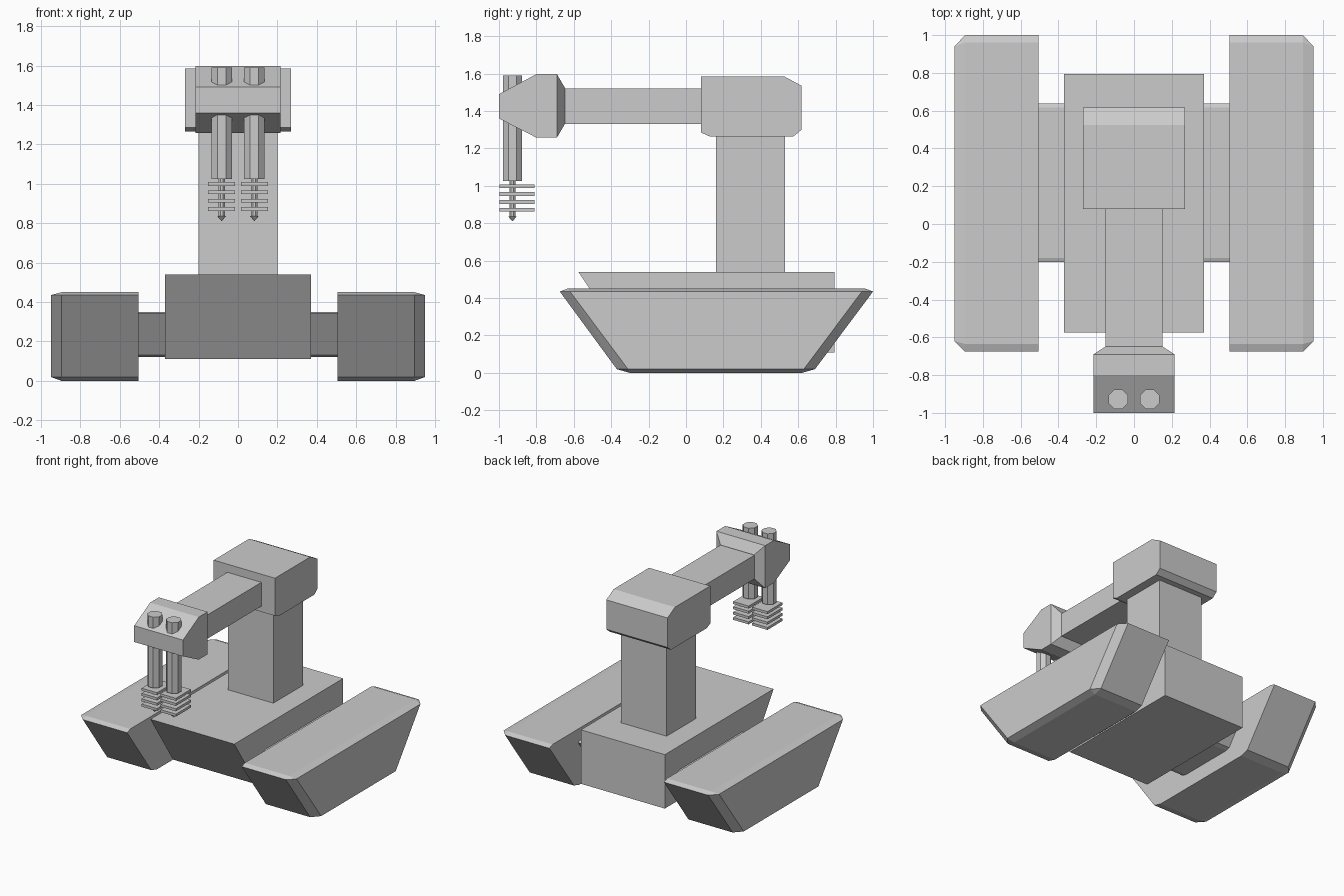
import bpy, bmesh
from math import pi
from mathutils import Matrix, Vector

if "Cube" in bpy.data.objects:
    bpy.data.objects.remove(bpy.data.objects["Cube"])


def finish(name, bm):
    bmesh.ops.recalc_face_normals(bm, faces=bm.faces)
    me = bpy.data.meshes.new(name)
    bm.to_mesh(me)
    bm.free()
    ob = bpy.data.objects.new(name, me)
    bpy.context.collection.objects.link(ob)
    return ob


def hull(name, sections):
    """Convex solid through (x, [(y, z), ...]) sections."""
    bm = bmesh.new()
    for x, profile in sections:
        for y, z in profile:
            bm.verts.new((x, y, z))
    bmesh.ops.convex_hull(bm, input=bm.verts)
    bmesh.ops.dissolve_limit(bm, angle_limit=0.01, verts=bm.verts, edges=bm.edges)
    return finish(name, bm)


def prism(name, half_width, profile):
    return hull(name, [(-half_width, profile), (half_width, profile)])


def add_box(bm, lo, hi):
    lo, hi = Vector(lo), Vector(hi)
    m = Matrix.Translation((lo + hi) / 2) @ Matrix.Diagonal((*(hi - lo), 1))
    bmesh.ops.create_cube(bm, size=1, matrix=m)


def box(name, lo, hi):
    bm = bmesh.new()
    add_box(bm, lo, hi)
    return finish(name, bm)


def add_cone(bm, x, y, z0, z1, r0, r1):
    m = Matrix.Translation((x, y, (z0 + z1) / 2)) @ Matrix.Rotation(pi / 8, 4, 'Z')
    bmesh.ops.create_cone(bm, cap_ends=True, segments=8, radius1=r0, radius2=r1,
                          depth=z1 - z0, matrix=m)


# Tracks with chamfered outer edges, and the smaller axle blocks of the same profile
track = [(-.635, .45), (-.675, .435), (-.37, .02), (-.30, 0),
         (.62, 0), (.69, .02), (1, .435), (.96, .45)]
track_outer = [(-.62, .435), (-.31, .02), (.63, .02), (.94, .435)]
axle = [(-.20 + .5 * (y + .675), .12 + .51 * z) for y, z in track]
for side, s in (("left", -1), ("right", 1)):
    hull(side + "_track", [(s * .505, track), (s * .895, track), (s * .95, track_outer)])
    hull(side + "_axle", [(s * .36, axle), (s * .51, axle)])

# Chassis with sloped front
prism("chassis", .37, [(-.575, .54), (-.29, .11), (.795, .11), (.795, .54)])

# Column, shoulder and arm
box("column", (-.2, .16, .53), (.2, .53, 1.3))
prism("shoulder", .27, [(.08, 1.585), (.525, 1.585), (.618, 1.535), (.618, 1.3),
                        (.575, 1.265), (.125, 1.265), (.08, 1.285)])
box("arm", (-.15, -.66, 1.33), (.15, .1, 1.52))

# Wrist block, tapering back to the arm
wrist = [(-1, 1.36), (-1, 1.49), (-.80, 1.597), (-.69, 1.597), (-.69, 1.258), (-.80, 1.258)]
neck = [(-.69, 1.5), (-.648, 1.525), (-.648, 1.33), (-.69, 1.36)]
hull("wrist", [(-.215, wrist), (-.15, neck[1:3]), (.15, neck[1:3]), (.215, wrist)])

# Twin probes: barrel, thin rod, pointed tip and stacked plates
for side, x in (("left", -.083), ("right", .083)):
    y = -.928
    bm = bmesh.new()
    add_cone(bm, x, y, 1.025, 1.59, .056, .056)
    finish(side + "_barrel", bm)
    bm = bmesh.new()
    add_cone(bm, x, y, .835, 1.03, .018, .018)
    add_cone(bm, x, y, .812, .837, .002, .025)
    finish(side + "_rod", bm)
    bm = bmesh.new()
    for z in (.872, .914, .957, .998):
        add_box(bm, (x - .068, -.998, z - .01), (x + .068, -.81, z + .01))
    finish(side + "_plates", bm)
